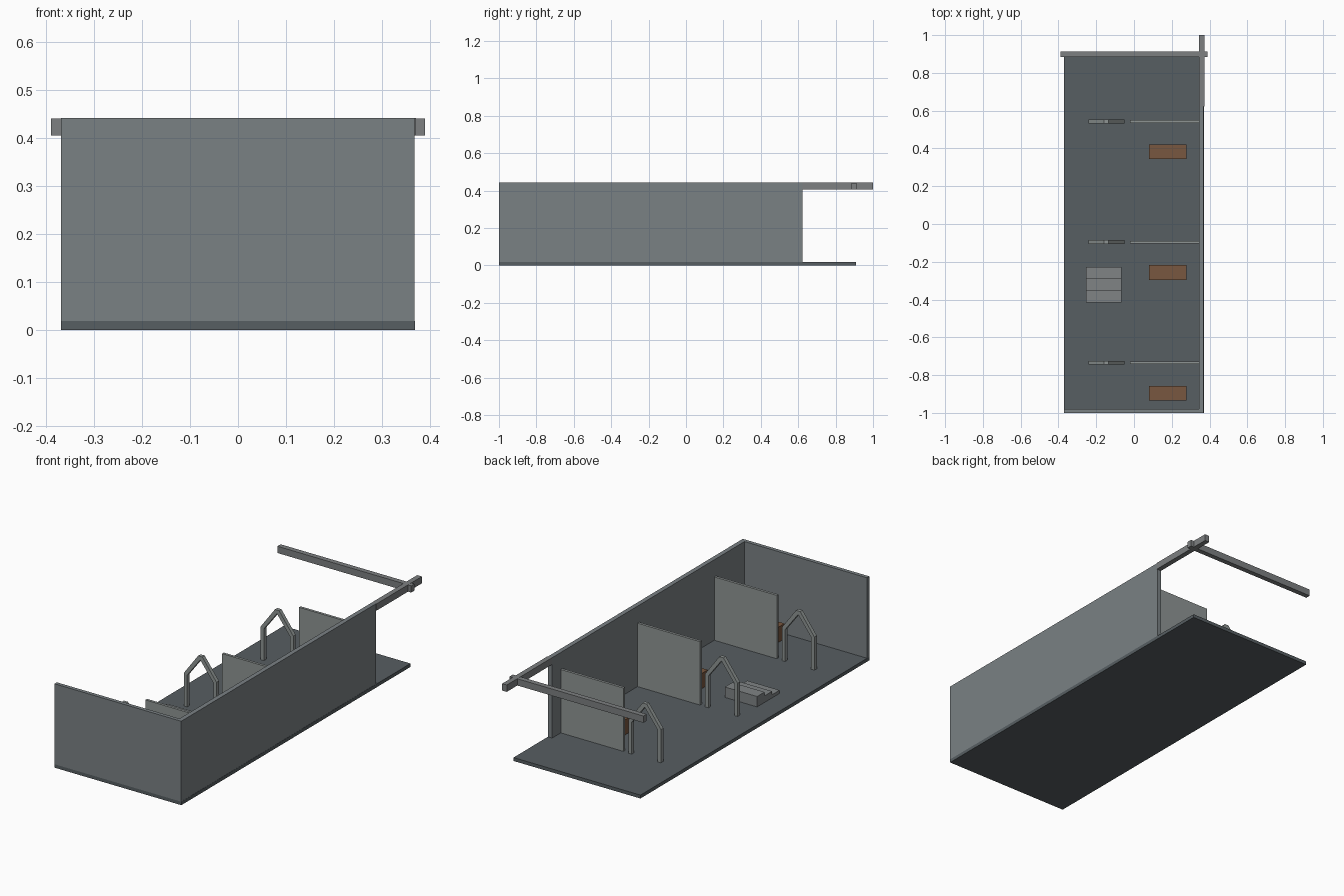
import bpy, bmesh
from mathutils import Matrix, Vector

if "Cube" in bpy.data.objects:
    bpy.data.objects.remove(bpy.data.objects["Cube"])


def finish(name, bm, mat):
    mesh = bpy.data.meshes.new(name)
    bm.to_mesh(mesh)
    bm.free()
    ob = bpy.data.objects.new(name, mesh)
    bpy.context.collection.objects.link(ob)
    mesh.materials.append(mat)
    return ob


def box(name, x, y, z, mat):
    """Box from (min, max) ranges on each axis."""
    bm = bmesh.new()
    size = [r[1] - r[0] for r in (x, y, z)]
    mid = [(r[0] + r[1]) / 2 for r in (x, y, z)]
    bmesh.ops.create_cube(bm, size=1, matrix=Matrix.Translation(mid) @ Matrix.Diagonal((*size, 1)))
    return finish(name, bm, mat)


def extrude_profile(name, pts, origin, direction, axes, mat):
    """Extrude a closed 2D outline along a direction."""
    bm = bmesh.new()
    a, b = (Vector(v) for v in axes)
    face = bm.faces.new([bm.verts.new(Vector(origin) + a * u + b * v) for u, v in pts])
    new = bmesh.ops.extrude_face_region(bm, geom=[face])["geom"]
    bmesh.ops.translate(bm, vec=direction, verts=[g for g in new if isinstance(g, bmesh.types.BMVert)])
    bmesh.ops.recalc_face_normals(bm, faces=bm.faces)
    return finish(name, bm, mat)


def material(name, *rgb):
    mat = bpy.data.materials.new(name)
    mat.diffuse_color = (*rgb, 1)
    mat.use_nodes = True
    mat.node_tree.nodes["Principled BSDF"].inputs["Base Color"].default_value = mat.diffuse_color
    return mat


brown = material("brown", 0.19, 0.095, 0.05)
dark = material("dark_slate", 0.095, 0.112, 0.122)
slate = material("slate", 0.195, 0.22, 0.231)
steel = material("steel", 0.205, 0.215, 0.22)
pale = material("pale_grey", 0.275, 0.30, 0.296)
tread = material("tread_grey", 0.215, 0.23, 0.235)

# Floor slab and the two walls
FLOOR, TOP = 0.018, 0.442
box("floor", (-0.37, 0.37), (-1, 0.908), (0, FLOOR), dark)
box("front_wall", (-0.37, 0.345), (-1, -0.98), (FLOOR, TOP), slate)
box("side_wall", (0.345, 0.369), (-1, 0.622), (FLOOR, TOP), slate)

# Overhead beams at the open end
box("side_beam", (0.345, 0.372), (0.622, 1.0), (0.406, TOP), steel)
box("cross_beam", (-0.39, 0.39), (0.885, 0.912), (0.406, TOP - 0.0005), steel)

# Three repeated bays: partition, bench and pointed arch
ARCH = [(-0.095, FLOOR), (-0.095, 0.193), (-0.012, 0.305), (0.012, 0.305), (0.095, 0.193), (0.095, FLOOR),
        (0.076, FLOOR), (0.076, 0.186), (0.0, 0.286), (-0.076, 0.186), (-0.076, FLOOR)]
for i in range(3):
    y = 0.543 - 0.639 * i
    box(f"partition_{i + 1}", (-0.02, 0.345), (y - 0.007, y + 0.007), (FLOOR, 0.352), pale)
    box(f"bench_{i + 1}", (0.08, 0.278), (y - 0.2, y - 0.122), (FLOOR, 0.098), brown)
    extrude_profile(f"arch_{i + 1}", ARCH, (-0.146, y - 0.01, 0), (0, 0.02, 0), ((1, 0, 0), (0, 0, 1)), pale)

# Small three-tread stair rising towards the open end
STEPS = [(-0.415, FLOOR), (-0.415, 0.035), (-0.353, 0.035), (-0.353, 0.053), (-0.29, 0.053),
         (-0.29, 0.073), (-0.228, 0.073), (-0.228, FLOOR)]
extrude_profile("steps", STEPS, (-0.255, 0, 0), (0.188, 0, 0), ((0, 1, 0), (0, 0, 1)), tread)
